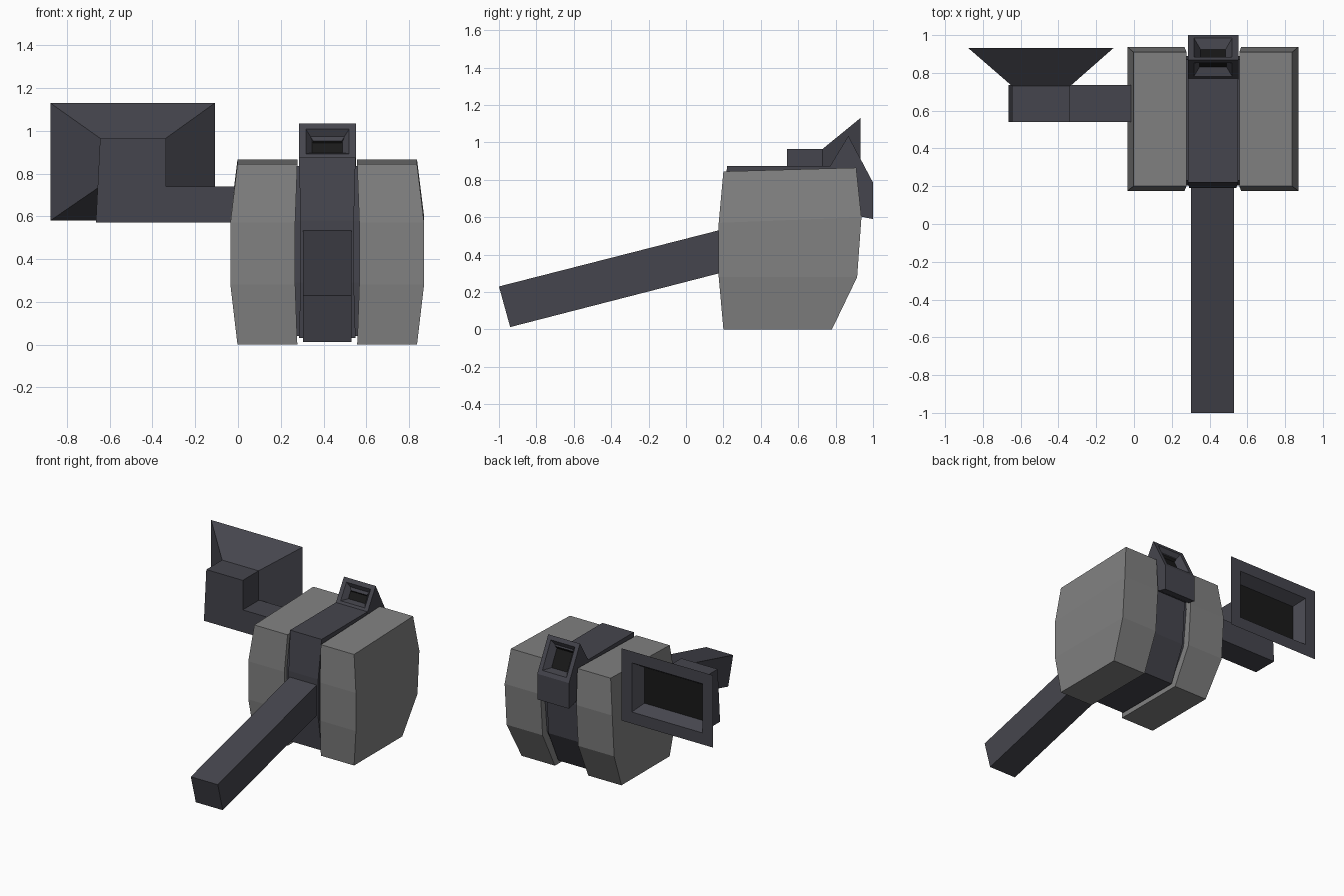
import bpy, bmesh
from mathutils import Vector

if "Cube" in bpy.data.objects:
    bpy.data.objects.remove(bpy.data.objects["Cube"])


def material(name, colour):
    m = bpy.data.materials.new(name)
    m.diffuse_color = (*colour, 1)
    m.use_nodes = True
    m.node_tree.nodes["Principled BSDF"].inputs["Base Color"].default_value = m.diffuse_color
    return m


GREY = material("grey", (0.22, 0.22, 0.22))
DARK = material("dark", (0.06, 0.06, 0.075))
BLACK = material("black", (0.01, 0.01, 0.01))
CX = 0.4175  # middle of the body


def finish(name, bm, mat, pits=()):
    """Fix normals, sink framed pits (direction, rim, taper, depth), make the object."""
    bmesh.ops.recalc_face_normals(bm, faces=bm.faces[:])
    bm.normal_update()
    targets = [(max(bm.faces, key=lambda f: f.normal.dot(Vector(p[0]).normalized())), p)
               for p in pits]
    for face, (_, rim, taper, depth) in targets:
        bmesh.ops.inset_individual(bm, faces=[face], thickness=rim, use_even_offset=True)
        bmesh.ops.inset_individual(bm, faces=[face], thickness=taper, depth=-depth,
                                   use_even_offset=True)
        face.material_index = 1
    me = bpy.data.meshes.new(name)
    bm.to_mesh(me)
    bm.free()
    me.materials.append(mat)
    me.materials.append(BLACK)
    ob = bpy.data.objects.new(name, me)
    bpy.context.collection.objects.link(ob)
    return ob


def loft(name, rings, mat, pits=()):
    """Skin matching closed rings of points and cap both ends."""
    bm = bmesh.new()
    vs = [[bm.verts.new(p) for p in r] for r in rings]
    n = len(vs[0])
    for a, b in zip(vs, vs[1:]):
        for i in range(n):
            j = (i + 1) % n
            bm.faces.new((a[i], a[j], b[j], b[i]))
    bm.faces.new(vs[0])
    bm.faces.new(vs[-1])
    return finish(name, bm, mat, pits)


def level(x0, x1, y0, y1, z):
    return [(x0, y0, z), (x1, y0, z), (x1, y1, z), (x0, y1, z)]


def upright(x0, x1, z0, z1, y):
    return [(x0, y, z0), (x1, y, z0), (x1, y, z1), (x0, y, z1)]


def side_profile(name, pts, x0, x1, mat, pits=()):
    return loft(name, [[(x, y, z) for y, z in pts] for x in (x0, x1)], mat, pits)


# two bulging grey body halves, mirrored about the middle
for side, name in ((-1, "body_half_left"), (1, "body_half_right")):
    rings = []
    for inner, outer, y0, y1, z0, z1 in ((0.14, 0.42, 0.20, 0.78, 0, 0),
                                         (0.15, 0.453, 0.175, 0.915, 0.28, 0.28),
                                         (0.15, 0.453, 0.175, 0.938, 0.57, 0.60),
                                         (0.14, 0.42, 0.20, 0.91, 0.845, 0.865)):
        a, b = CX + side * inner, CX + side * outer
        rings.append([(a, y0, z0), (b, y0, z0), (b, y1, z1), (a, y1, z1)])
    loft(name, rings, GREY)

# recessed core joining the halves
loft("core", [level(0.25, 0.585, 0.23, 0.73, 0.04), level(0.25, 0.585, 0.205, 0.86, 0.29),
              level(0.25, 0.585, 0.205, 0.89, 0.58), level(0.25, 0.585, 0.23, 0.87, 0.835)], DARK)

# central band, slightly proud on top
loft("centre_band", [level(0.285, 0.55, 0.22, 0.75, 0.03), level(0.293, 0.542, 0.19, 0.88, 0.29),
                     level(0.293, 0.542, 0.19, 0.90, 0.58), level(0.285, 0.55, 0.22, 0.88, 0.875)],
     DARK)

# slanted handle
side_profile("handle", [(-1, 0.23), (-0.94, 0.013), (0.3, 0.332), (0.3, 0.562)], 0.303, 0.53, DARK)

# hood at the rear top, with sunken openings front and back
side_profile("rear_hood", [(0.765, 0.865), (0.868, 1.035), (1.0, 0.785), (1.0, 0.59),
                           (0.94, 0.603), (0.85, 0.65), (0.80, 0.80)], 0.285, 0.552, DARK,
             pits=[((0, -0.86, 0.5), 0.032, 0.03, 0.04), ((0, 0.89, 0.46), 0.032, 0.035, 0.05)])

# side arm with raised block
elbow = [(-0.665, 0.57), (0.05, 0.57), (0.05, 0.74), (-0.338, 0.74), (-0.338, 0.965), (-0.645, 0.965)]
loft("side_arm", [[(x, y, z) for x, z in elbow] for y in (0.54, 0.737)], DARK)

# flared side horn, hollow towards the rear
loft("side_horn", [upright(-0.645, -0.338, 0.74, 0.965, 0.73),
                   upright(-0.878, -0.108, 0.58, 1.13, 0.932)], DARK,
     pits=[((0, 1, 0), 0.088, 0.05, 0.08)])
